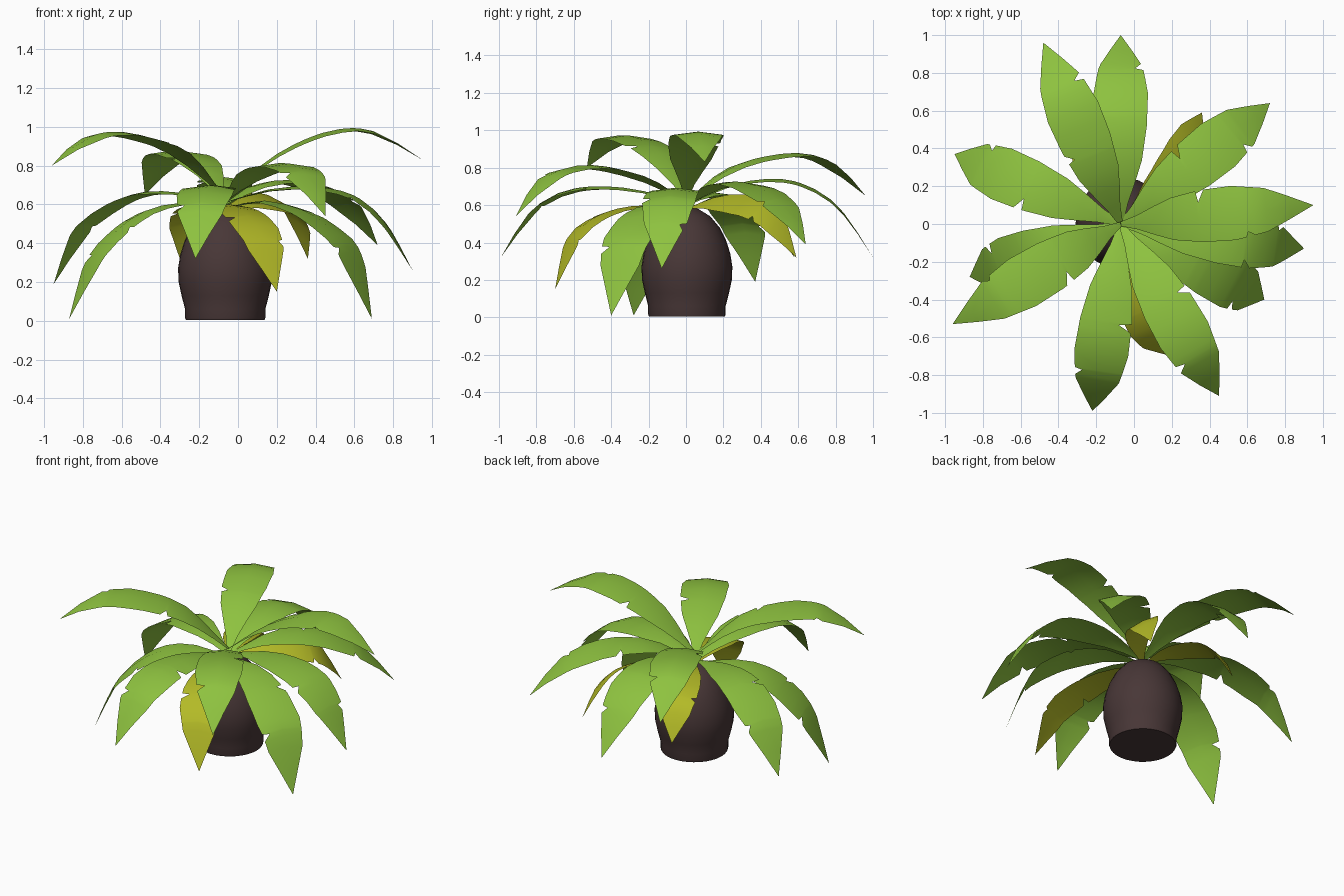
import bpy, bmesh, math
from mathutils import Vector

cube = bpy.data.objects.get("Cube")
if cube:
    bpy.data.objects.remove(cube)


def material(name, rgb):
    m = bpy.data.materials.new(name)
    m.use_nodes = True
    m.diffuse_color = (*rgb, 1)
    bsdf = m.node_tree.nodes["Principled BSDF"]
    bsdf.inputs["Base Color"].default_value = (*rgb, 1)
    bsdf.inputs["Roughness"].default_value = 0.8
    return m


GREEN = material("leaf green", (0.27, 0.54, 0.05))
YELLOW = material("old leaf yellow", (0.45, 0.49, 0.02))
BROWN = material("trunk brown", (0.065, 0.038, 0.038))
CROWN = Vector((-0.07, 0.0, 0.0))
TRUNK = Vector((-0.066, 0.005, 0.0))


def finish(bm, name, mat, angle):
    mesh = bpy.data.meshes.new(name)
    bm.to_mesh(mesh)
    bm.free()
    mesh.materials.append(mat)
    obj = bpy.data.objects.new(name, mesh)
    bpy.context.collection.objects.link(obj)
    bpy.ops.object.select_all(action='DESELECT')
    obj.select_set(True)
    bpy.context.view_layer.objects.active = obj
    bpy.ops.object.shade_smooth_by_angle(angle=math.radians(angle))


def lerp_table(table, t):
    for (a, va), (b, vb) in zip(table, table[1:]):
        if t <= b:
            return va + (vb - va) * (t - a) / (b - a)
    return table[-1][1]


# Rounded trunk, spun from a profile of (radius, height)
def build_trunk():
    profile = [(0, 0.005), (0.203, 0.005), (0.207, 0.015), (0.207, 0.06), (0.225, 0.13),
               (0.24, 0.2), (0.243, 0.27), (0.232, 0.34), (0.21, 0.41),
               (0.175, 0.48), (0.125, 0.54), (0.06, 0.58), (0, 0.59)]
    bm = bmesh.new()
    verts = [bm.verts.new(TRUNK + Vector((r, 0, z))) for r, z in profile]
    edges = [bm.edges.new(pair) for pair in zip(verts, verts[1:])]
    bmesh.ops.spin(bm, geom=verts + edges, cent=TRUNK, axis=(0, 0, 1),
                   angle=math.tau, steps=32, use_duplicate=False)
    bmesh.ops.remove_doubles(bm, verts=bm.verts, dist=1e-4)
    bmesh.ops.recalc_face_normals(bm, faces=bm.faces)
    finish(bm, "trunk", BROWN, 50)


# Half width of a blade along its length
WIDTH = [(0, 0.012), (0.1, 0.038), (0.2, 0.076), (0.3, 0.112), (0.45, 0.138),
         (0.6, 0.144), (0.75, 0.116), (0.87, 0.06), (1, 0)]
FRACTIONS = [0, 0.25, 0.5, 0.7, 0.85, 1]


def leaf_path(tip, heights, bow):
    """Smooth midrib through the heights, paired with its relative length."""
    end = Vector((tip[0], tip[1], 0))
    out = (end - CROWN).normalized()
    left = Vector((-out.y, out.x, 0))
    p = [CROWN.lerp(end, f) + left * (4 * bow * f * (1 - f)) + Vector((0, 0, z))
         for f, z in zip(FRACTIONS, heights)]
    p = [2 * p[0] - p[1]] + p + [2 * p[-1] - p[-2]]
    pts = []
    for i in range(1, len(p) - 2):
        a, b, c, d = p[i - 1:i + 3]
        for k in range(12):
            u = k / 12
            pts.append(0.5 * (2 * b + (c - a) * u + (2 * a - 5 * b + 4 * c - d) * u * u
                              + (3 * b - a - 3 * c + d) * u ** 3))
    pts.append(p[-2])
    length = [0.0]
    for a, b in zip(pts, pts[1:]):
        length.append(length[-1] + (b - a).length)
    return [(s / length[-1], q) for s, q in zip(length, pts)], left


def build_leaf(name, mat, tip, heights, tears, scale=1.0, roll=0.0, bow=0.0):
    """tears: (position, depth); positive position is the left edge, negative the right."""
    path, left = leaf_path(tip, heights, bow)
    side = left * math.cos(roll) + Vector((0, 0, math.sin(roll)))
    stations = {t for t, w in WIDTH} | {0.38, 0.52, 0.68}
    for t, depth in tears:
        stations = {s for s in stations if not abs(t) - 0.02 < s < abs(t) + 0.04}
        stations |= {abs(t) - 0.01, abs(t), abs(t) + 0.03}
    bm = bmesh.new()
    rows = []
    for t in sorted(stations):
        mid = lerp_table(path, t)
        row = []
        for sign in (1, 0, -1):
            w = lerp_table(WIDTH, t) * scale
            for pos, depth in tears:
                if abs(abs(pos) - t) < 1e-6 and pos * sign > 0:
                    w *= 1 - depth
            # blade edges droop a little below the midrib
            row.append(bm.verts.new(mid + side * (w * sign)
                                    - Vector((0, 0, 0.13 * w * abs(sign)))))
        rows.append(row)
    for (l0, m0, r0), (l1, m1, r1) in zip(rows, rows[1:]):
        bm.faces.new((m0, m1, l1, l0))
        bm.faces.new((r0, r1, m1, m0))
    bmesh.ops.remove_doubles(bm, verts=bm.verts, dist=1e-5)
    finish(bm, name, mat, 60)


build_trunk()

# Green leaves: tip, midrib heights from crown to tip, torn notches
green = [
    ("back_leaf", (-0.07, 1.0), (0.6, 0.71, 0.74, 0.68, 0.55, 0.32), [(-0.74, 0.35), (0.5, 0.3)]),
    ("back_right_leaf", (-0.48, 0.96), (0.62, 0.8, 0.87, 0.87, 0.79, 0.65), [(-0.73, 0.4), (0.4, 0.3)]),
    ("right_leaf", (-0.95, 0.37), (0.6, 0.66, 0.66, 0.58, 0.46, 0.19), [(-0.7, 0.25), (0.45, 0.45)]),
    ("right_low_leaf", (-0.87, -0.28), (0.58, 0.61, 0.57, 0.46, 0.31, 0.01), [(-0.68, 0.4), (0.5, 0.3)]),
    ("right_high_leaf", (-0.96, -0.53), (0.64, 0.87, 0.96, 0.97, 0.91, 0.8), [(0.4, 0.45), (-0.72, 0.2)]),
    ("front_leaf", (-0.22, -0.99), (0.6, 0.68, 0.7, 0.66, 0.55, 0.32), [(0.46, 0.5), (-0.7, 0.3)]),
    ("front_left_leaf", (0.45, -0.91), (0.62, 0.75, 0.81, 0.8, 0.72, 0.54), [(-0.72, 0.4), (0.42, 0.4)]),
    ("left_high_leaf", (0.95, 0.1), (0.64, 0.85, 0.97, 0.99, 0.93, 0.83), [(0.44, 0.45), (-0.66, 0.2)]),
    ("left_leaf", (0.9, -0.13), (0.61, 0.68, 0.69, 0.64, 0.51, 0.26), [(0.76, 0.3), (-0.58, 0.3)]),
    ("left_low_leaf", (0.69, -0.4), (0.58, 0.62, 0.58, 0.49, 0.36, 0.01), [(-0.66, 0.35), (0.4, 0.3)]),
    ("back_left_leaf", (0.72, 0.64), (0.6, 0.71, 0.72, 0.66, 0.56, 0.39), [(-0.7, 0.35), (0.42, 0.45)]),
]
for name, tip, heights, tears in green:
    build_leaf(name, GREEN, tip, heights, tears)

# Withered lower leaves
build_leaf("front_old_leaf", YELLOW, (0.2, -0.7), (0.58, 0.6, 0.58, 0.52, 0.42, 0.15),
           [(-0.5, 0.4), (0.7, 0.2)], scale=0.85, bow=-0.06)
build_leaf("back_left_old_leaf", YELLOW, (0.36, 0.59), (0.58, 0.62, 0.62, 0.59, 0.5, 0.32),
           [(-0.6, 0.3)], scale=0.75, roll=math.radians(30), bow=-0.045)
build_leaf("back_right_old_leaf", YELLOW, (-0.3, 0.58), (0.58, 0.61, 0.6, 0.57, 0.5, 0.32),
           [(0.6, 0.3)], scale=0.8)
